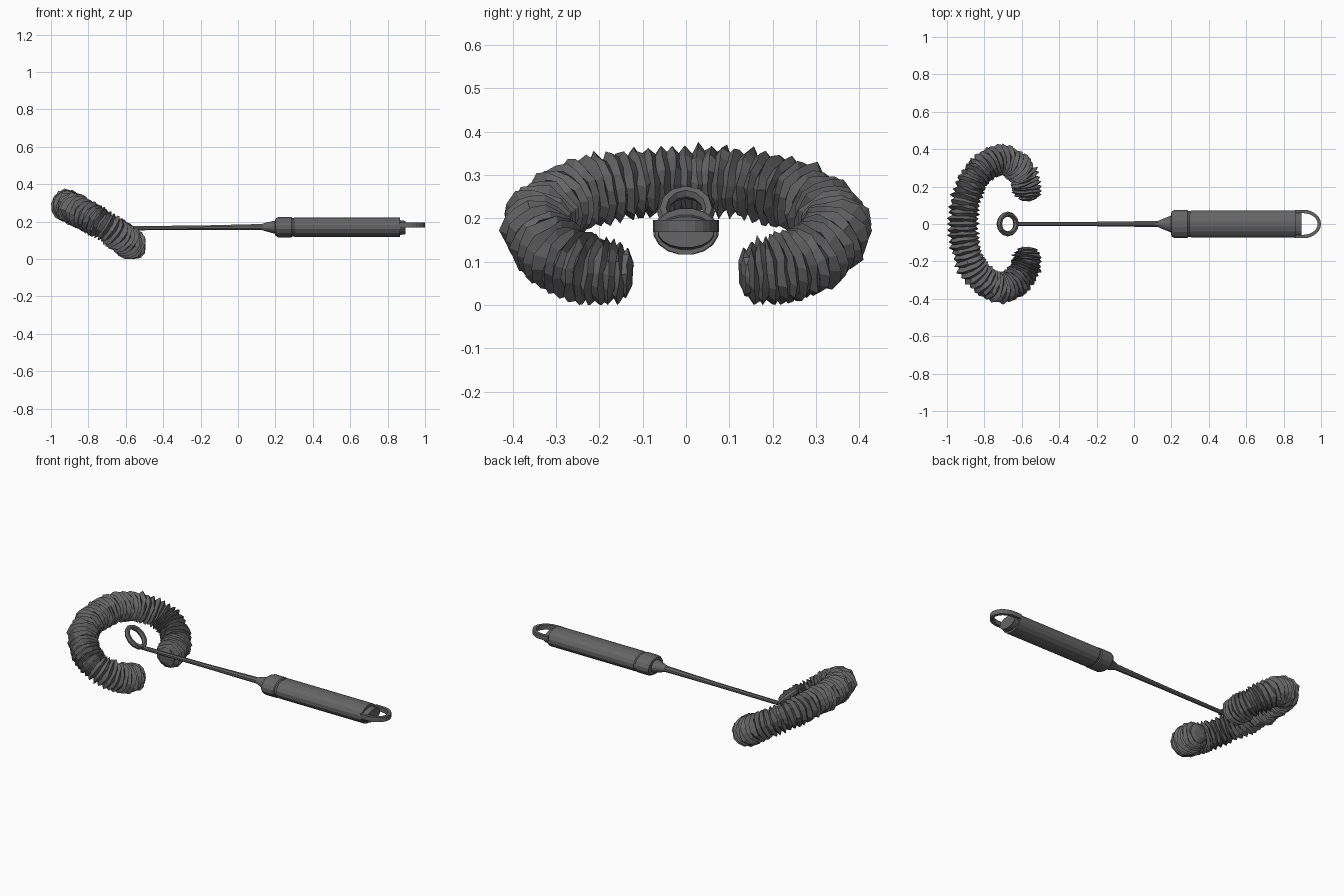
import bpy, bmesh, math, random
from mathutils import Vector

if "Cube" in bpy.data.objects:
    bpy.data.objects.remove(bpy.data.objects["Cube"])

random.seed(4)

grey = bpy.data.materials.new("dark grey")
grey.diffuse_color = (0.13, 0.13, 0.13, 1)
grey.use_nodes = True
grey.node_tree.nodes["Principled BSDF"].inputs["Base Color"].default_value = grey.diffuse_color


def build(name, rings, closed=False):
    """Skin a list of vertex rings into one flat-shaded object."""
    bm = bmesh.new()
    vs = [[bm.verts.new(p) for p in r] for r in rings]
    n = len(vs[0])
    last = len(vs) if closed else len(vs) - 1
    for i in range(last):
        a, b = vs[i], vs[(i + 1) % len(vs)]
        for j in range(n):
            k = (j + 1) % n
            bm.faces.new((a[j], a[k], b[k], b[j]))
    if not closed:
        bm.faces.new(vs[0])
        bm.faces.new(vs[-1])
    bmesh.ops.recalc_face_normals(bm, faces=bm.faces)
    me = bpy.data.meshes.new(name)
    bm.to_mesh(me)
    bm.free()
    me.materials.append(grey)
    ob = bpy.data.objects.new(name, me)
    bpy.context.collection.objects.link(ob)
    return ob


def lathe(name, sections, sides=12):
    """Elliptical sections along x: (x, centre z, y radius, z radius)."""
    rings = []
    for x, cz, ry, rz in sections:
        rings.append([Vector((x, ry * math.cos(t), cz + rz * math.sin(t)))
                      for t in (math.tau * (j + 0.5) / sides for j in range(sides))])
    return build(name, rings)


def sweep(name, pts, normal, section, closed=False):
    """Sweep section(i) = list of (side, up) offsets along a planar path."""
    rings = []
    m = len(pts)
    for i, p in enumerate(pts):
        if closed:
            t = pts[(i + 1) % m] - pts[i - 1]
        else:
            t = pts[min(i + 1, m - 1)] - pts[max(i - 1, 0)]
        t.normalize()
        side = t.cross(normal).normalized()
        up = side.cross(t)
        rings.append([p + side * a + up * b for a, b in section(i)])
    return build(name, rings, closed)


def smooth_path(ctrl, steps):
    """Catmull-Rom curve through control points."""
    c = [2 * ctrl[0] - ctrl[1]] + ctrl + [2 * ctrl[-1] - ctrl[-2]]
    out = []
    for i in range(1, len(c) - 2):
        a, b, d, e = c[i - 1:i + 3]
        for s in range(steps):
            t = s / steps
            out.append(0.5 * (2 * b + (d - a) * t + (2 * a - 5 * b + 4 * d - e) * t * t
                              + (3 * b - a - 3 * d + e) * t ** 3))
    return out + [ctrl[-1]]


# Bristle head: ruffled tube on a tilted C-shaped path
half = [Vector(p) for p in [(-0.913, 0, 0.286), (-0.90, 0.125, 0.28), (-0.855, 0.245, 0.255),
                            (-0.77, 0.325, 0.21), (-0.685, 0.34, 0.16), (-0.61, 0.285, 0.105),
                            (-0.575, 0.21, 0.08), (-0.568, 0.125, 0.073)]]
ctrl = [Vector((p.x, -p.y, p.z)) for p in reversed(half[1:])] + half
path = smooth_path(ctrl, 9)


def bristle_ring(i):
    d = min(i, len(path) - 1 - i)
    cap = math.sqrt(1 - (1 - min(1, (d + 0.8) / 7)) ** 2)
    base = (0.085 if i % 2 else 0.066) * cap
    out = []
    for j in range(14):
        t = math.tau * j / 14
        r = base * random.uniform(0.91, 1.05)
        out.append((r * math.cos(t), r * math.sin(t)))
    return out


head = sweep("bristle_head", path, Vector((0.51, 0, 0.86)), bristle_ring)
for v in head.data.vertices:            # uneven bristle clumps, kept above the ground
    v.co += Vector([random.uniform(-0.004, 0.004) for _ in range(3)])
    v.co.x = min(max(v.co.x, -1), -0.495)
    v.co.z = max(v.co.z, 0)

# Wire eye at the tip of the rod, tilted with the head
eye = []
for i in range(12):
    t = math.tau * i / 12
    c = math.cos(t)
    eye.append(Vector((-0.675 + 0.045 * c, 0.053 * math.sin(t), 0.215 - 0.045 * c)))
hexagon = [(0.014 * math.cos(k * math.pi / 3), 0.016 * math.sin(k * math.pi / 3)) for k in range(6)]
sweep("rod_eye", eye, Vector((0.71, 0, 0.71)), lambda i: hexagon, True)

# Slim tapered rod
lathe("rod", [(-0.64, 0.164, 0.012, 0.012), (-0.2, 0.167, 0.013, 0.013),
              (0.15, 0.171, 0.018, 0.018)], 8)

# Collar with a flared nose
lathe("collar", [(0.13, 0.171, 0.018, 0.018), (0.15, 0.171, 0.026, 0.024),
                 (0.198, 0.17, 0.046, 0.036), (0.2, 0.17, 0.068, 0.047),
                 (0.215, 0.17, 0.076, 0.055), (0.285, 0.17, 0.076, 0.055),
                 (0.29, 0.17, 0.071, 0.05), (0.302, 0.17, 0.069, 0.049)], 16)

# Grip and its stepped end
lathe("handle", [(0.295, 0.17, 0.067, 0.048), (0.305, 0.17, 0.073, 0.054),
                 (0.865, 0.17, 0.073, 0.054)], 16)
lathe("handle_end", [(0.855, 0.168, 0.067, 0.042), (0.895, 0.168, 0.065, 0.036)], 16)

# Hanging loop
loop = [Vector((0.86, -0.067, 0.182))]
for i in range(13):
    t = -math.pi / 2 + math.pi * i / 12
    loop.append(Vector((0.905 + 0.086 * math.cos(t), 0.067 * math.sin(t), 0.182)))
loop.append(Vector((0.86, 0.067, 0.182)))
sweep("hanging_loop", loop, Vector((0, 0, 1)),
      lambda i: [(-0.009, -0.014), (0.009, -0.014), (0.009, 0.014), (-0.009, 0.014)])
